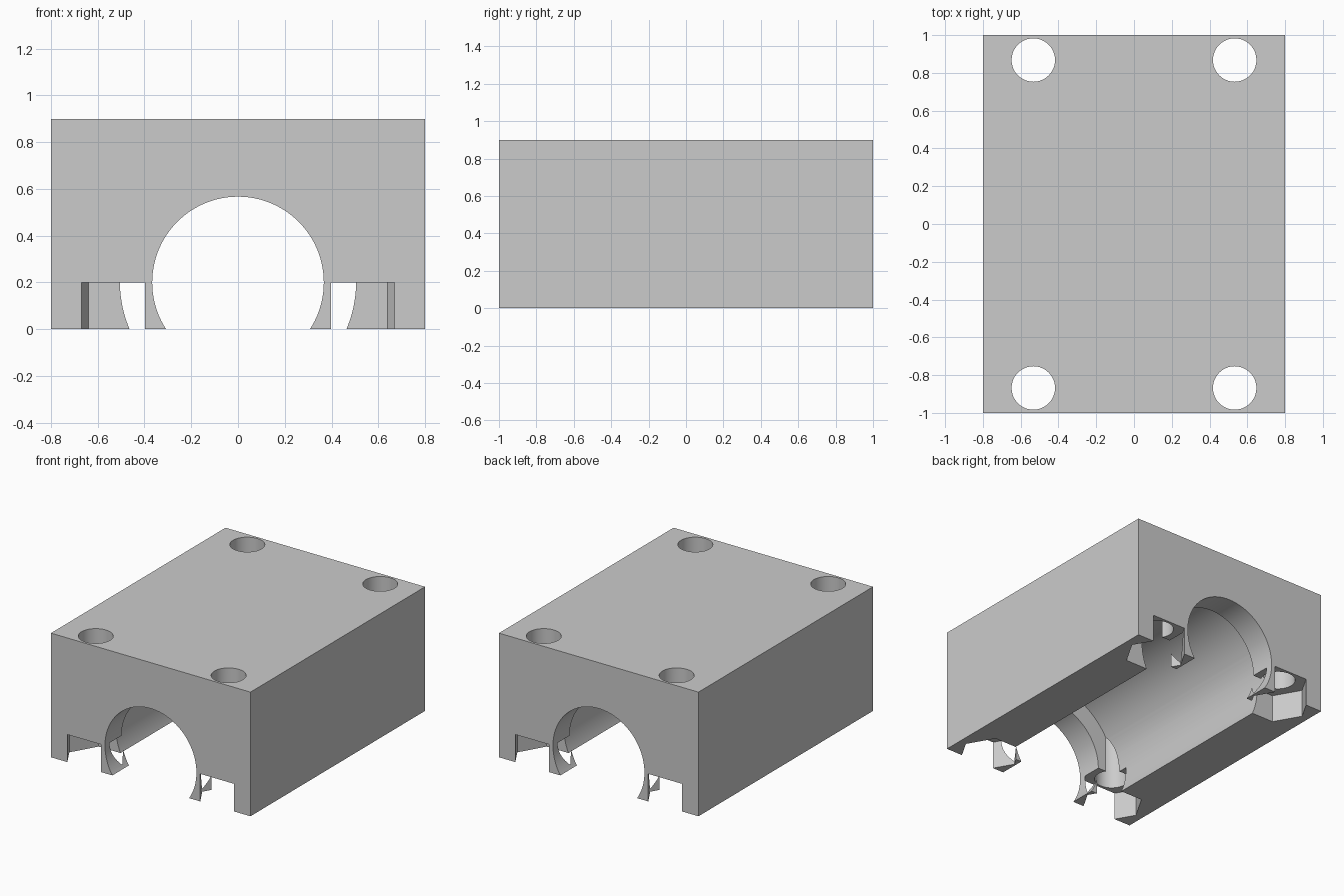
import bpy, bmesh, math
from mathutils import Matrix, Vector

default = bpy.data.objects.get("Cube")
if default:
    bpy.data.objects.remove(default, do_unlink=True)

WIDTH, LENGTH, HEIGHT = 1.6, 2.0, 0.9
BORE_Z = 0.2
SCREW_X, SCREW_Y = 0.533, 0.868

grey = bpy.data.materials.new("plain_grey")
grey.use_nodes = True
colour = (0.6, 0.6, 0.6, 1)
grey.diffuse_color = colour
grey.node_tree.nodes["Principled BSDF"].inputs["Base Color"].default_value = colour


def add_object(name, bm):
    bmesh.ops.recalc_face_normals(bm, faces=bm.faces[:])
    mesh = bpy.data.meshes.new(name)
    bm.to_mesh(mesh)
    bm.free()
    mesh.materials.append(grey)
    obj = bpy.data.objects.new(name, mesh)
    bpy.context.collection.objects.link(obj)
    return obj


def prism(name, sides, radius, start, depth, direction):
    """Regular prism whose first corner lies on the x axis."""
    bm = bmesh.new()
    ring = []
    for i in range(sides):
        a = math.tau * i / sides
        ring.append(bm.verts.new((radius * math.cos(a), radius * math.sin(a), 0)))
    face = bm.faces.new(ring)
    top = bmesh.ops.extrude_face_region(bm, geom=[face])["geom"]
    moved = [g for g in top if isinstance(g, bmesh.types.BMVert)]
    bmesh.ops.translate(bm, verts=moved, vec=(0, 0, depth))
    if direction == "y":
        bm.transform(Matrix.Rotation(-math.pi / 2, 4, "X"))
    bm.transform(Matrix.Translation(start))
    obj = add_object(name, bm)
    obj.hide_render = True
    return obj


# Solid block
bm = bmesh.new()
bmesh.ops.create_cube(bm, size=1)
bm.transform(Matrix.Translation((0, 0, HEIGHT / 2)) @ Matrix.Diagonal((WIDTH, LENGTH, HEIGHT, 1)))
block = add_object("bearing_block", bm)

# Shaft bore and the wider bearing seat between the end lips
cutters = [
    prism("shaft_bore_cutter", 96, 0.367, Vector((0, -1.2, BORE_Z)), 2.4, "y"),
    prism("bearing_seat_cutter", 96, 0.505, Vector((0, -0.81, BORE_Z)), 1.62, "y"),
]

# Corner screw holes with hexagonal nut pockets underneath
for sx in (-1, 1):
    for sy in (-1, 1):
        spot = Vector((sx * SCREW_X, sy * SCREW_Y, -0.2))
        cutters.append(prism("screw_hole_cutter", 48, 0.115, spot, 1.4, "z"))
        cutters.append(prism("nut_pocket_cutter", 6, 0.212, spot, 0.4, "z"))

for cutter in cutters:
    mod = block.modifiers.new(cutter.name, "BOOLEAN")
    mod.operation = "DIFFERENCE"
    mod.solver = "EXACT"
    mod.object = cutter

# Bake the cuts and drop the cutters
bpy.context.view_layer.update()
graph = bpy.context.evaluated_depsgraph_get()
result = bpy.data.meshes.new_from_object(block.evaluated_get(graph))
block.modifiers.clear()
block.data = result
for cutter in cutters:
    bpy.data.objects.remove(cutter, do_unlink=True)
result.materials.clear()
result.materials.append(grey)

# Smooth the round walls, keep the edges crisp
bpy.ops.object.select_all(action="DESELECT")
block.select_set(True)
bpy.context.view_layer.objects.active = block
bpy.ops.object.shade_smooth_by_angle(angle=math.radians(30))
